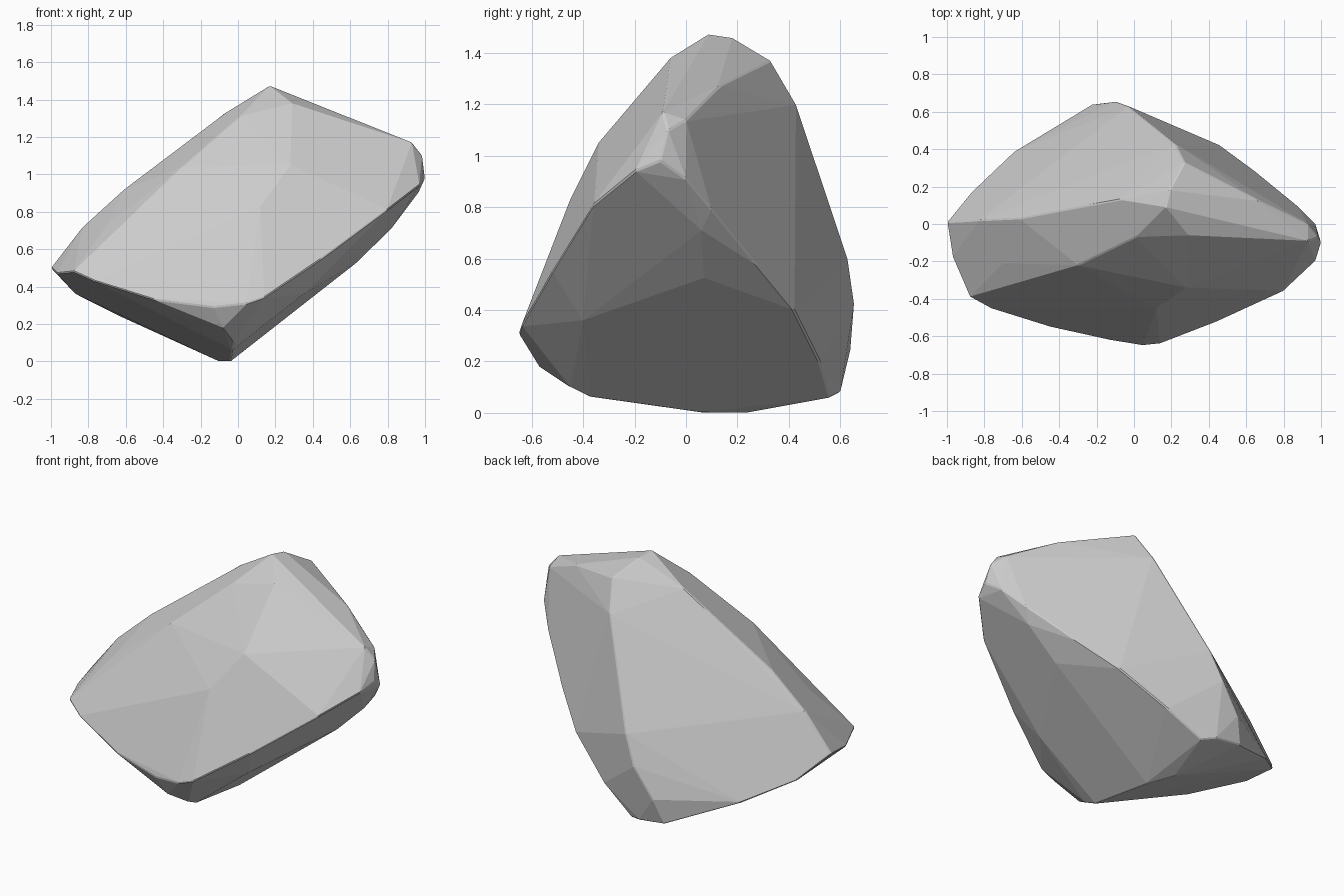
import bpy, bmesh
from math import radians

if "Cube" in bpy.data.objects:
    bpy.data.objects.remove(bpy.data.objects["Cube"])

# Ridge lines of the boulder; its planar facets stretch between them
front_lower_ridge = [(-.88, -.39, .48), (-.77, -.45, .43), (-.45, -.55, .33), (-.13, -.62, .29),
                     (.05, -.65, .31), (.14, -.64, .34), (.45, -.52, .55), (.80, -.36, .81)]
front_crest = [(.12, -.45, .83), (.28, -.34, 1.05), (.29, -.06, 1.38)]
right_tip = [(.97, -.20, .94), (1.0, -.10, .98), (.985, -.07, 1.10), (.93, -.09, 1.17), (.93, 0, 1.14)]
right_face = [(.82, .06, .71), (.63, .07, .525), (.35, -.40, .36)]
right_back_ridge = [(.97, 0, .91), (.87, .10, .79), (.65, .28, .57), (.46, .42, .40),
                    (.20, .52, .20), (-.02, .56, .06)]
top_ridge = [(.17, .09, 1.473), (.19, .18, 1.46), (.27, .33, 1.37), (.66, .13, 1.27),
             (.01, -.07, 1.31), (-.08, .13, 1.32)]
back_ridge = [(.22, .43, 1.20), (-.03, .63, .60), (-.10, .655, .43), (-.22, .64, .25),
              (-.27, .60, .10), (-.10, .60, .08)]
left_rim = [(-.65, .38, .25), (-.87, .17, .36), (-1.0, .01, .50), (-.97, -.18, .47)]
left_crest = [(-.30, -.22, 1.04), (-.70, -.21, .73), (-.61, .03, .92), (-.83, .02, .72)]
base = [(-.04, .06, 0), (-.10, .23, 0), (-.03, -.37, .06), (-.02, -.45, .10), (-.08, -.57, .18)]

bm = bmesh.new()
for ridge in (front_lower_ridge, front_crest, right_tip, right_face, right_back_ridge,
              top_ridge, back_ridge, left_rim, left_crest, base):
    for p in ridge:
        bm.verts.new(p)

# Wrap the ridges in a convex shell and drop any buried points
bmesh.ops.convex_hull(bm, input=bm.verts[:])
bmesh.ops.delete(bm, geom=[v for v in bm.verts if not v.link_faces], context='VERTS')

# Merge nearly coplanar triangles into broad flat facets
bmesh.ops.dissolve_limit(bm, angle_limit=radians(2), verts=bm.verts[:], edges=bm.edges[:])
bmesh.ops.recalc_face_normals(bm, faces=bm.faces[:])

mesh = bpy.data.meshes.new("boulder")
bm.to_mesh(mesh)
bm.free()
boulder = bpy.data.objects.new("boulder", mesh)
bpy.context.collection.objects.link(boulder)

# Slightly worn edges
bevel = boulder.modifiers.new("worn_edges", 'BEVEL')
bevel.width = .006
bevel.segments = 1
bevel.limit_method = 'ANGLE'
bevel.angle_limit = radians(35)
